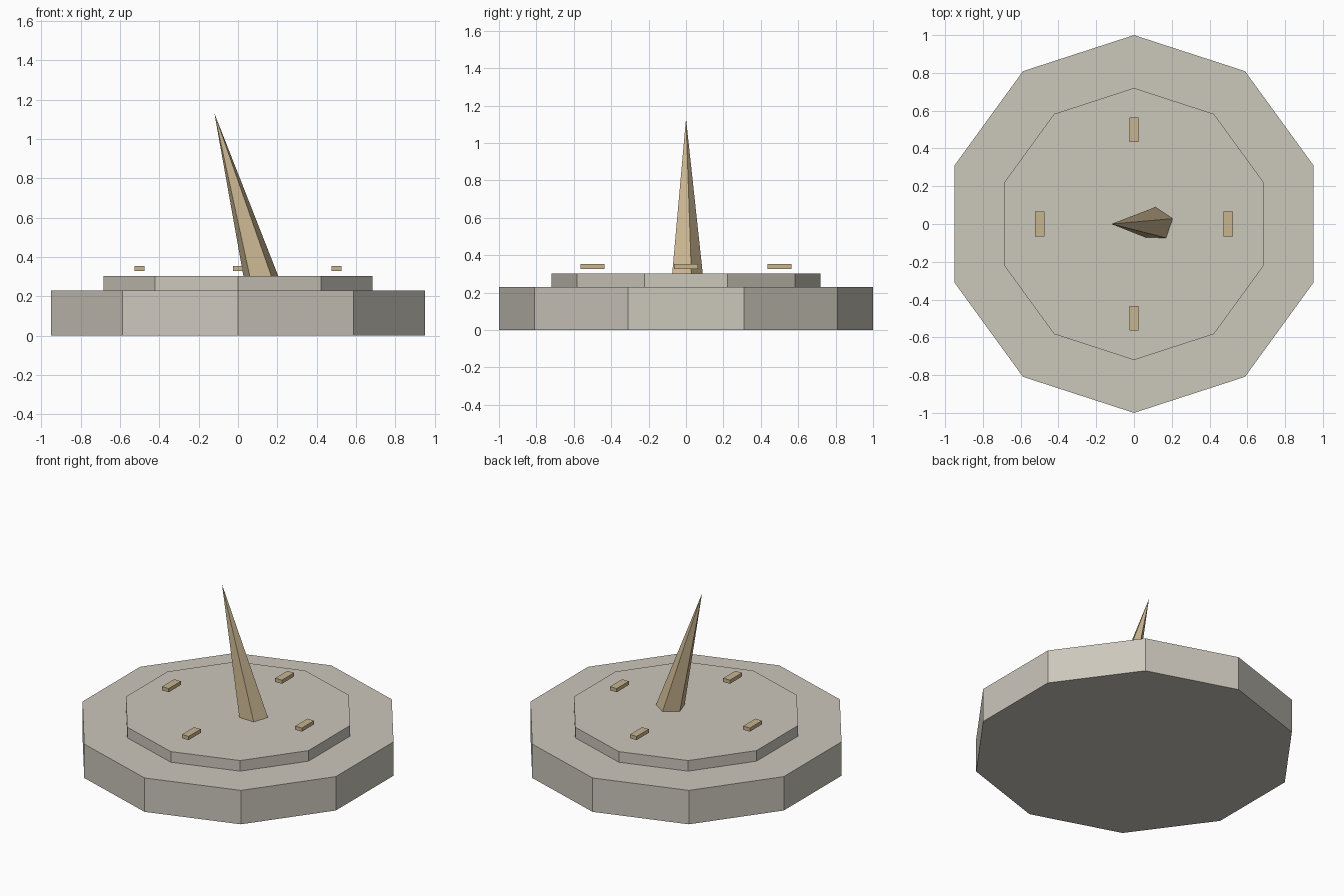
import bpy, bmesh
from math import pi, sin, cos
from mathutils import Vector

if "Cube" in bpy.data.objects:
    bpy.data.objects.remove(bpy.data.objects["Cube"])


def material(name, color):
    m = bpy.data.materials.new(name)
    m.diffuse_color = color
    m.use_nodes = True
    m.node_tree.nodes["Principled BSDF"].inputs["Base Color"].default_value = m.diffuse_color
    return m


stone = material("stone", (0.60, 0.57, 0.50, 1))
brass = material("brass", (0.58, 0.46, 0.28, 1))


def add_object(name, bm, mat):
    bmesh.ops.recalc_face_normals(bm, faces=bm.faces)
    mesh = bpy.data.meshes.new(name)
    bm.to_mesh(mesh)
    bm.free()
    mesh.materials.append(mat)
    ob = bpy.data.objects.new(name, mesh)
    bpy.context.collection.objects.link(ob)
    return ob


def ring(bm, n, r, z):
    # first corner points to +y
    return [bm.verts.new((r * sin(2 * pi * i / n), r * cos(2 * pi * i / n), z)) for i in range(n)]


def disc(name, n, r, z0, z1, mat):
    bm = bmesh.new()
    lo, hi = ring(bm, n, r, z0), ring(bm, n, r, z1)
    bm.faces.new(lo)
    bm.faces.new(hi)
    for i in range(n):
        j = (i + 1) % n
        bm.faces.new((lo[i], lo[j], hi[j], hi[i]))
    return add_object(name, bm, mat)


# Two-tier ten-sided plinth
disc("base", 10, 1.0, 0.0, 0.23, stone)
disc("dial_plate", 10, 0.72, 0.23, 0.302, stone)

# Leaning five-sided pointer, its foot sunk into the plate
foot, tip = Vector((0.12, 0, 0.28)), Vector((-0.12, 0, 1.13))
axis = tip - foot
bm = bmesh.new()
base = ring(bm, 5, 0.092, 0)
apex = bm.verts.new((0, 0, axis.length))
bm.faces.new(base)
for i in range(5):
    bm.faces.new((base[i], base[(i + 1) % 5], apex))
pointer = add_object("pointer", bm, brass)
pointer.location = foot
pointer.rotation_euler = Vector((0, 0, 1)).rotation_difference(axis).to_euler()

# Four hour markers, all lying along y, just above the plate
for i in range(4):
    bm = bmesh.new()
    bmesh.ops.create_cube(bm, size=1)
    bmesh.ops.scale(bm, vec=(0.05, 0.13, 0.025), verts=bm.verts)
    marker = add_object("hour_marker", bm, brass)
    marker.location = (0.5 * cos(i * pi / 2), 0.5 * sin(i * pi / 2), 0.34)
